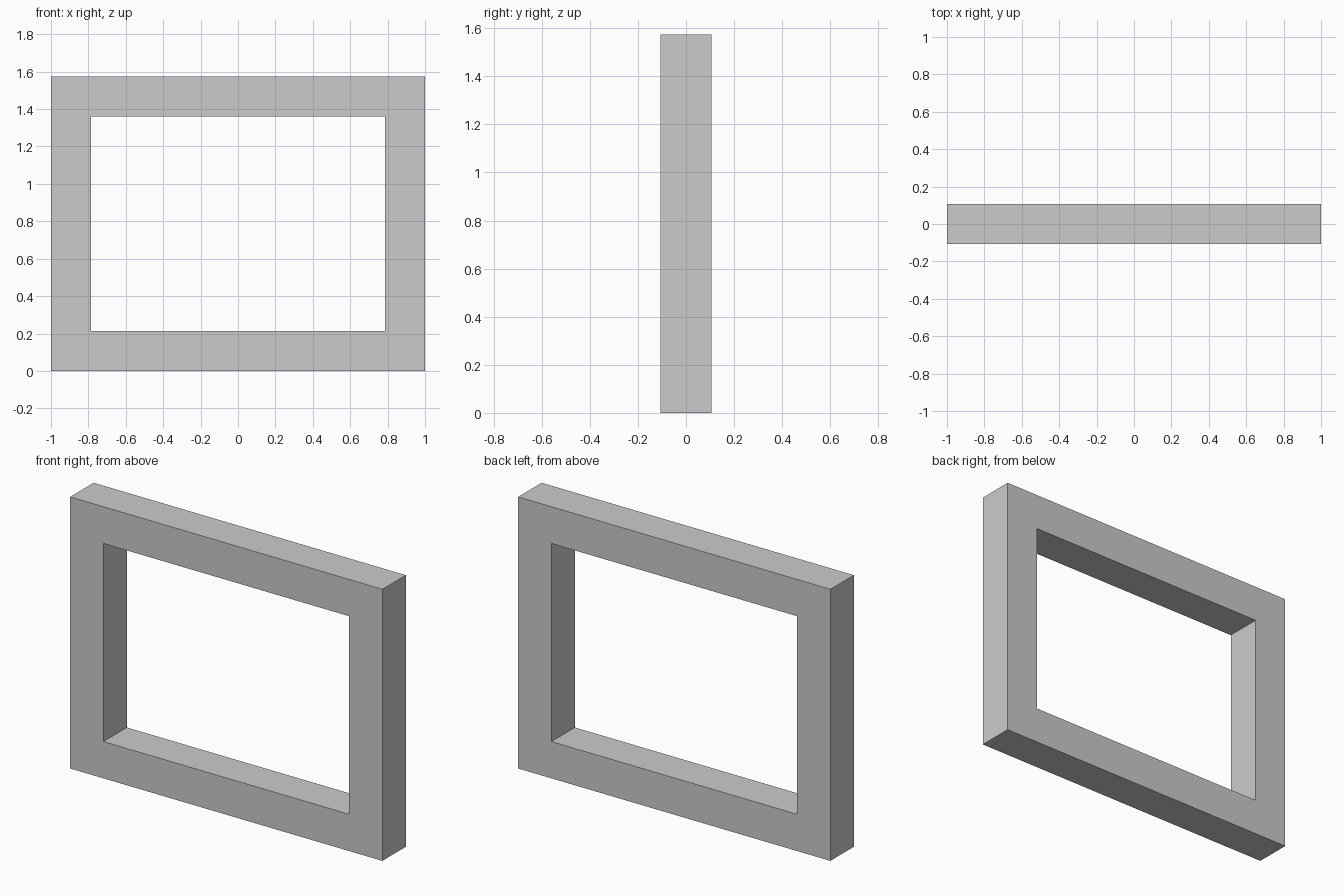
import bpy, bmesh

if "Cube" in bpy.data.objects:
    bpy.data.objects.remove(bpy.data.objects["Cube"])

W, H = 1.0, 1.573      # half width, full height
T, D = 0.213, 0.107    # border thickness, half depth


def rect(bm, half_w, z0, z1, y):
    return [bm.verts.new((x, y, z)) for x, z in
            ((-half_w, z0), (half_w, z0), (half_w, z1), (-half_w, z1))]


# Rectangular frame: outer and inner loops, front and back, bridged into a ring
bm = bmesh.new()
loops = [rect(bm, W, 0, H, -D), rect(bm, W - T, T, H - T, -D),
         rect(bm, W - T, T, H - T, D), rect(bm, W, 0, H, D)]
for a, b in zip(loops, loops[1:] + loops[:1]):
    for i in range(4):
        j = (i + 1) % 4
        bm.faces.new((a[i], a[j], b[j], b[i]))
bmesh.ops.recalc_face_normals(bm, faces=bm.faces)

mesh = bpy.data.meshes.new("frame")
bm.to_mesh(mesh)
bm.free()
bpy.context.collection.objects.link(bpy.data.objects.new("frame", mesh))
